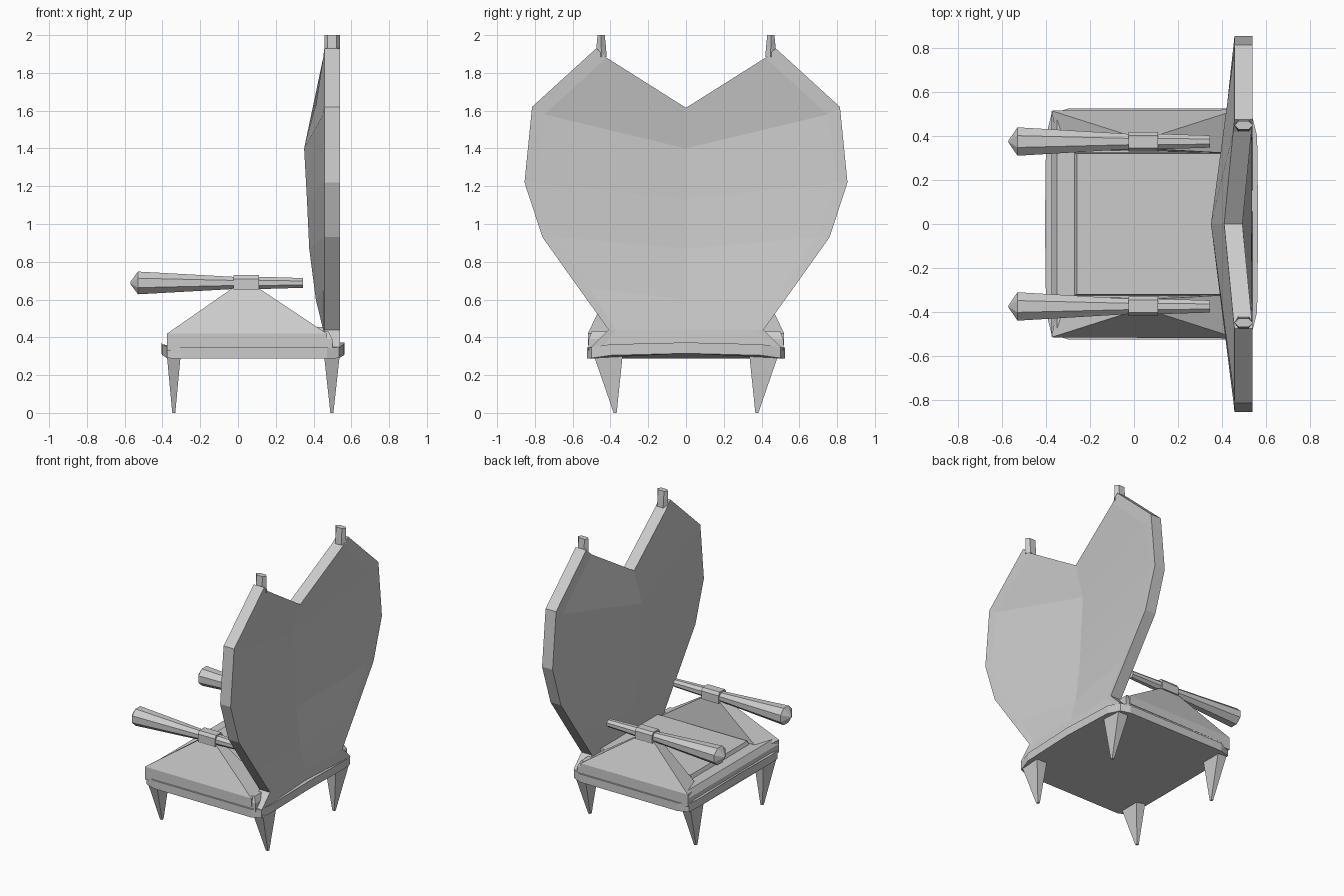
import bpy, bmesh, math

if "Cube" in bpy.data.objects:
    bpy.data.objects.remove(bpy.data.objects["Cube"])


def mesh(name, verts, faces):
    me = bpy.data.meshes.new(name)
    bm = bmesh.new()
    vs = [bm.verts.new(v) for v in verts]
    for f in faces:
        bm.faces.new([vs[i] for i in f])
    bmesh.ops.recalc_face_normals(bm, faces=bm.faces)
    bm.to_mesh(me)
    bm.free()
    ob = bpy.data.objects.new(name, me)
    bpy.context.collection.objects.link(ob)
    return ob


def loft(name, rings):
    """Bridge equal-sized rings of points and cap both ends."""
    n, m = len(rings[0]), len(rings)
    faces = [[r * n + i, r * n + (i + 1) % n, (r + 1) * n + (i + 1) % n, (r + 1) * n + i]
             for r in range(m - 1) for i in range(n)]
    faces += [list(range(n)), list(range((m - 1) * n, m * n))]
    return mesh(name, [p for r in rings for p in r], faces)


def rect(x0, x1, y0, y1, z):
    return [(x0, y0, z), (x1, y0, z), (x1, y1, z), (x0, y1, z)]


def flip(ring, s):
    return [(x, y * s, z) for x, y, z in ring]


# winged backrest: rows of (centre z, forward bulge, inner y, inner z, outer y, outer z)
rows = [(.32, 0, .45, .34, .50, .35),
        (.44, .005, .37, .44, .41, .44),
        (.60, .045, .51, .66, .575, .67),
        (.87, .08, .69, .93, .76, .93),
        (1.13, .092, .80, 1.22, .855, 1.22),
        (1.40, .107, .75, 1.58, .815, 1.62),
        (1.615, .047, .42, 1.88, .475, 1.93)]
verts, faces = [], []
for x in (.457, .54):
    for cz, d, iy, iz, oy, oz in rows:
        b = .006 if d else 0
        verts += [(x, -oy, oz), (x - b, -iy, iz), (x - d, 0, cz), (x - b, iy, iz), (x, oy, oz)]
R = len(rows)
N = R * 5
for r in range(R - 1):
    for c in range(4):
        a = r * 5 + c
        q = [a, a + 1, a + 6, a + 5]
        faces += [q, [i + N for i in q]]
    for c in (0, 4):
        a = r * 5 + c
        faces.append([a, a + 5, a + 5 + N, a + N])
for r in (0, R - 1):
    for c in range(4):
        a = r * 5 + c
        faces.append([a, a + 1, a + 1 + N, a + N])
mesh("backrest", verts, faces)

# seat rim, bowed so the corners sit lower
half = [(-.405, 0, .315), (-.40, .40, .305), (-.375, .50, .29), (-.30, .525, .287),
        (.47, .525, .287), (.535, .50, .29), (.56, .40, .305), (.565, 0, .315)]
outline = half + [(x, -y, z) for x, y, z in half[-2:0:-1]]
loft("seat_rim", [outline, [(x, y, z + .058) for x, y, z in outline]])

# seat body and cushion
loft("seat_body", [rect(-.375, .50, -.515, .515, .33),
                   rect(-.375, .50, -.515, .515, .39),
                   rect(-.35, .48, -.50, .50, .43)])
loft("cushion", [rect(-.28, .46, -.33, .33, .41), rect(-.26, .45, -.32, .32, .455)])

for s, side in ((1, "left"), (-1, "right")):
    # sloping arm support
    base = [(-.34, .34, .40), (.47, .32, .42), (.47, .52, .42), (-.375, .515, .42)]
    low = [(x, y, .36) for x, y, z in base]
    loft("arm_support_" + side, [flip(low, s), flip(base, s),
                                 flip(rect(-.03, .11, .34, .405, .66), s)])

    # club-shaped arm: (x, radius) profile
    rings = []
    for x, r in ((-.57, .006), (-.53, .07), (-.03, .038), (.11, .038), (.345, .03)):
        rings.append([(x, s * .375 + r * math.cos(a), .688 + r * .93 * math.sin(a))
                      for a in [math.tau * (k + .5) / 8 for k in range(8)]])
    loft("arm_" + side, rings)

    # clamp block round the arm
    loft("arm_clamp_" + side, [flip(rect(-.025, .11, .33, .418, .653), s),
                               flip(rect(-.025, .11, .33, .418, .71), s),
                               flip(rect(-.025, .11, .345, .403, .73), s)])

    # six-sided horn on the wing tip
    horn = []
    for z, y0, y1 in ((1.885, .42, .475), (1.94, .424, .474), (2.0, .43, .468)):
        m = (y0 + y1) / 2
        horn.append([(.457, s * m, z), (.475, s * y0, z), (.522, s * y0, z),
                     (.54, s * m, z), (.522, s * y1, z), (.475, s * y1, z)])
    loft("horn_" + side, horn)

    # spike legs
    for x, w, end in ((-.34, .037, "front"), (.497, .042, "back")):
        loft(end + "_leg_" + side, [flip(rect(x - .008, x + .008, .367, .383, 0), s),
                                    flip(rect(x - w, x + w, .335, .49, .31), s)])
